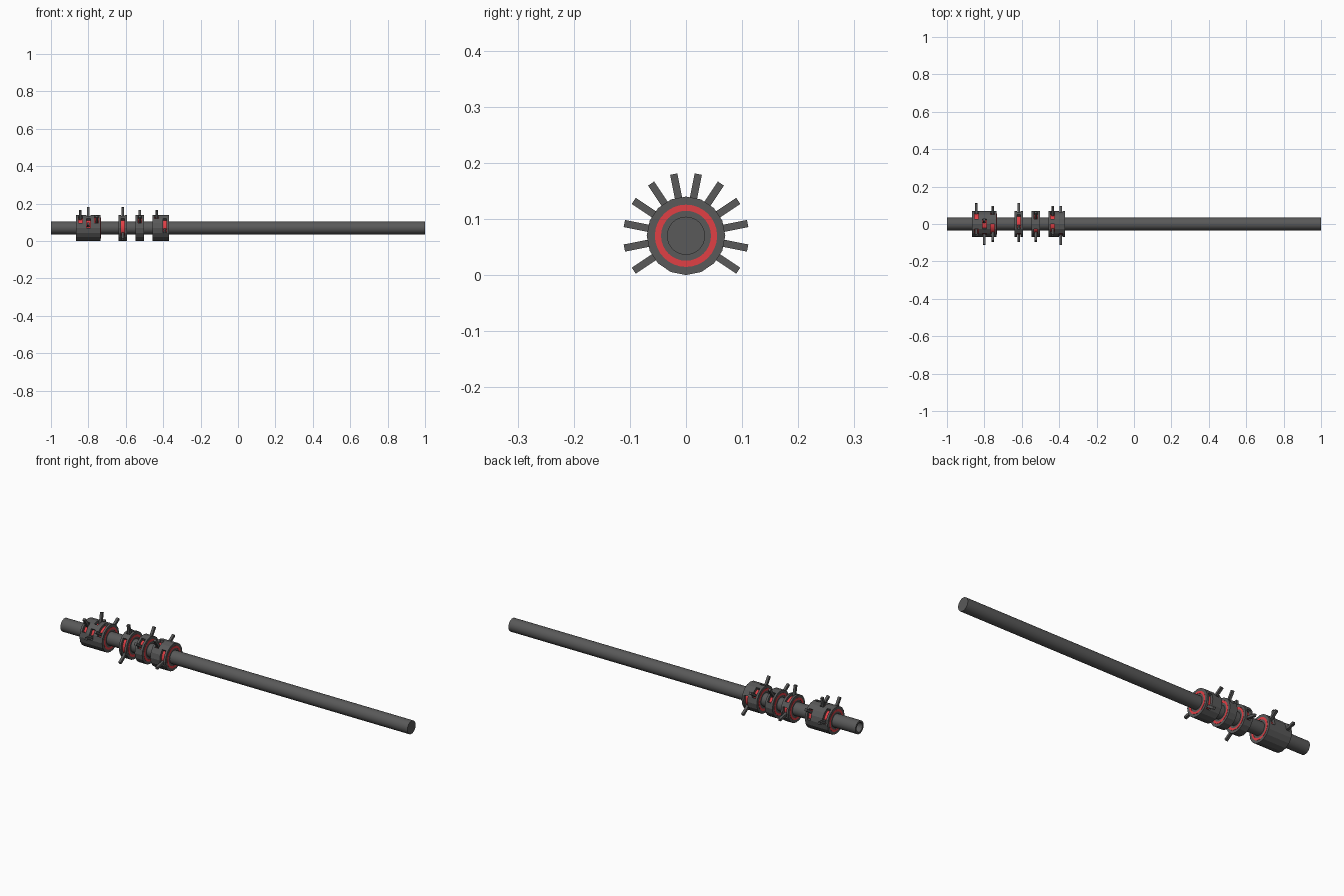
import bpy, bmesh, math
from mathutils import Vector, Matrix

if "Cube" in bpy.data.objects:
    bpy.data.objects.remove(bpy.data.objects["Cube"])

ZC = 0.07                    # shaft axis height
N = 16                       # collar facets
STEP = 2 * math.pi / N
W = 0.0436                   # width of one collar module
SLOT = 0.021                 # slot width


def material(name, rgb):
    mat = bpy.data.materials.new(name)
    mat.diffuse_color = (*rgb, 1)
    mat.use_nodes = True
    mat.node_tree.nodes["Principled BSDF"].inputs["Base Color"].default_value = mat.diffuse_color
    return mat


red = material("red_ring", (0.75, 0.05, 0.06))
dark = material("dark_metal", (0.1, 0.1, 0.1))


def polar(x, r, a):
    # angle measured from the top towards +y
    return Vector((x, r * math.sin(a), ZC + r * math.cos(a)))


def finish(name, bm, mat=dark):
    bmesh.ops.remove_doubles(bm, verts=bm.verts, dist=1e-5)
    bmesh.ops.recalc_face_normals(bm, faces=bm.faces)
    me = bpy.data.meshes.new(name)
    bm.to_mesh(me)
    bm.free()
    ob = bpy.data.objects.new(name, me)
    bpy.context.collection.objects.link(ob)
    me.materials.append(mat)
    return ob


def smooth(ob):
    bpy.ops.object.select_all(action='DESELECT')
    bpy.context.view_layer.objects.active = ob
    ob.select_set(True)
    bpy.ops.object.shade_smooth_by_angle(angle=math.radians(30))


def lathe(name, prof, n, closed, mat=dark):
    bm = bmesh.new()
    rings = [[bm.verts.new(polar(x, r, 2 * math.pi * i / n)) for x, r in prof]
             for i in range(n)]
    m = len(prof)
    for i in range(n):
        a, b = rings[i], rings[(i + 1) % n]
        for j in range(m if closed else m - 1):
            k = (j + 1) % m
            bm.faces.new((a[j], a[k], b[k], b[j]))
    ob = finish(name, bm, mat)
    smooth(ob)
    return ob


def tube(name, x0, x1, r0, r1, mat=dark):
    return lathe(name, [(x0, r0), (x0, r1), (x1, r1), (x1, r0)], 32, True, mat)


def slotted_shell(name, xs, empty, r0, r1):
    # grid of solid cells, leaving out those in the slots
    bm = bmesh.new()
    nb = len(xs) - 1

    def solid(b, k):
        return 0 <= b < nb and (b, k % N) not in empty

    def quad(*pts):
        bm.faces.new([bm.verts.new(polar(*p)) for p in pts])

    for b in range(nb):
        for k in range(N):
            if not solid(b, k):
                continue
            x0, x1, a0, a1 = xs[b], xs[b + 1], k * STEP, (k + 1) * STEP
            for r in (r0, r1):
                quad((x0, r, a0), (x1, r, a0), (x1, r, a1), (x0, r, a1))
            for nk, a in ((k - 1, a0), (k + 1, a1)):
                if not solid(b, nk):
                    quad((x0, r0, a), (x1, r0, a), (x1, r1, a), (x0, r1, a))
            for bn, x in ((b - 1, x0), (b + 1, x1)):
                if not solid(bn, k):
                    quad((x, r0, a0), (x, r1, a0), (x, r1, a1), (x, r0, a1))
    return finish(name, bm)


def pin(name, x, k):
    # square lever pin standing out of its slot
    a = (k + 0.5) * STEP
    bm = bmesh.new()
    bmesh.ops.create_cube(bm, size=1, matrix=Matrix.Diagonal((0.013, 0.013, 0.062, 1)))
    bm.transform(Matrix.Translation(polar(x, 0.081, a)) @ Matrix.Rotation(-a, 4, 'X'))
    return finish(name, bm)


# Shaft with a shallow bore in its left end
lathe("shaft", [(-0.96, 0), (-0.96, 0.024), (-1, 0.024), (-1, 0.034),
                (1, 0.034), (1, 0)], 32, False)

# Collars: left edge, then per module the pins as (position, slot start, slot end)
collars = [
    (-0.865, [[(-2, -3, -2), (3, 1, 3)],
              [(-4, -4, -3), (0, -1, 0)],
              [(-3, -3, -1), (2, 2, 3)]]),
    (-0.638, [[(-6, -6, -3), (-1, -1, 1), (4, 3, 4)]]),
    (-0.547, [[(-3, -3, -2), (1, 1, 2)]]),
    (-0.457, [[(-2, -2, -1), (2, 1, 2)],
              [(-5, -5, -3), (5, 3, 5)]]),
]

for c, (left, modules) in enumerate(collars, 1):
    xs, empty = [left], set()
    for m, pins in enumerate(modules):
        mid = left + (m + 0.5) * W
        xs += [mid - SLOT / 2, mid + SLOT / 2]
        for p, s, e in pins:
            empty |= {(2 * m + 1, k % N) for k in range(s, e + 1)}
            pin(f"lever_pin_{c}_{m + 1}_{p % N}", mid, p)
    right = left + W * len(modules)
    xs.append(right)
    slotted_shell(f"collar_shell_{c}", xs, empty, 0.055, 0.07)
    tube(f"red_ring_{c}", left - 0.001, right + 0.001, 0.0445, 0.0555, red)
    tube(f"collar_sleeve_{c}", left, right, 0.033, 0.045)
